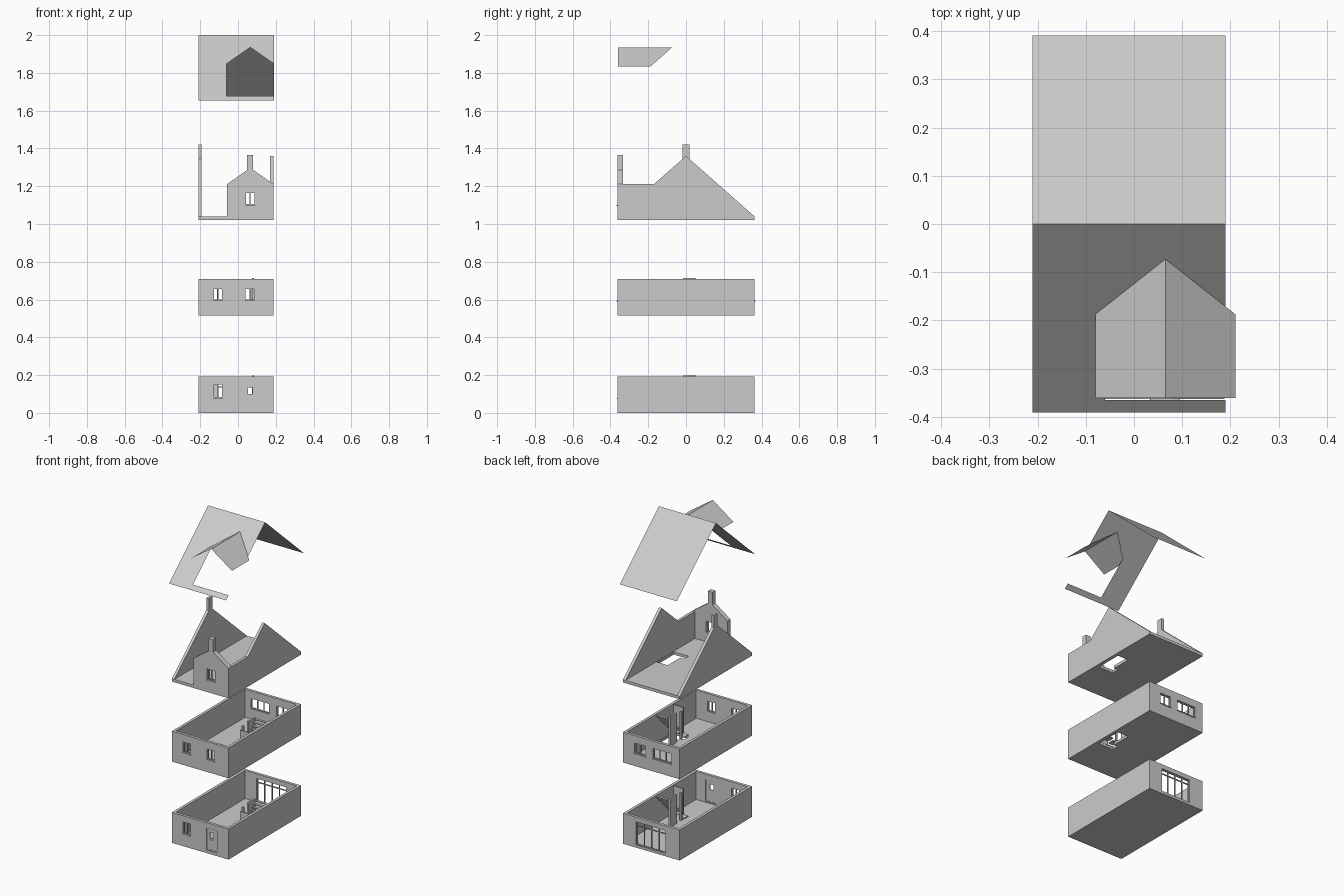
import bpy, bmesh
from mathutils import Vector

if "Cube" in bpy.data.objects:
    bpy.data.objects.remove(bpy.data.objects["Cube"], do_unlink=True)

GREY = (0.6, 0.6, 0.6, 1)
grey = bpy.data.materials.new("plain grey")
grey.use_nodes = True
grey.diffuse_color = GREY
grey.node_tree.nodes["Principled BSDF"].inputs["Base Color"].default_value = GREY

# Overall plan of the house
X0, X1, Y = -0.21, 0.188, 0.363
WALL, SLAB, STOREY = 0.018, 0.015, 0.19


def finish(name, bm, solid=True):
    if solid:
        bmesh.ops.recalc_face_normals(bm, faces=bm.faces)
    mesh = bpy.data.meshes.new(name)
    bm.to_mesh(mesh)
    bm.free()
    mesh.materials.append(grey)
    ob = bpy.data.objects.new(name, mesh)
    bpy.context.collection.objects.link(ob)
    return ob


def add_box(bm, x, y, z):
    made = bmesh.ops.create_cube(bm, size=1)["verts"]
    for v in made:
        v.co = Vector([r[0] + (c + 0.5) * (r[1] - r[0]) for c, r in zip(v.co, (x, y, z))])


def boxes(name, *specs):
    bm = bmesh.new()
    for spec in specs:
        add_box(bm, *spec)
    return finish(name, bm)


def prism(name, points, axis, a, b):
    """Extrude a profile along x (points are y, z) or along y (points are x, z)."""
    bm = bmesh.new()
    place = (lambda p: (a, p[0], p[1])) if axis == "x" else (lambda p: (p[0], a, p[1]))
    face = bm.faces.new([bm.verts.new(place(p)) for p in points])
    out = bmesh.ops.extrude_face_region(bm, geom=[face])
    shift = Vector((b - a, 0, 0)) if axis == "x" else Vector((0, b - a, 0))
    bmesh.ops.translate(bm, vec=shift, verts=[g for g in out["geom"] if isinstance(g, bmesh.types.BMVert)])
    return finish(name, bm)


def cut(ob, x, y, z):
    cutter = boxes("cutter", (x, y, z))
    cutter.hide_render = True
    mod = ob.modifiers.new("cut", "BOOLEAN")
    mod.operation, mod.solver, mod.object = "DIFFERENCE", "EXACT", cutter
    bpy.context.view_layer.objects.active = ob
    bpy.ops.object.modifier_apply(modifier=mod.name)
    bpy.data.objects.remove(cutter, do_unlink=True)


def opening(wall, name, x, z, side, bars=1, transom=False, sill=True):
    """Cut an opening in the front (-1) or back (1) wall and fit its frame."""
    outer, inner = side * (Y + 0.01), side * (Y - WALL - 0.015)
    cut(wall, x, sorted((outer, inner)), z)
    t = 0.005
    y = sorted((side * (Y - 0.006), side * (Y - 0.013)))
    parts = [((x[0], x[0] + t), y, z), ((x[1] - t, x[1]), y, z),
             (x, y, (z[0], z[0] + t)), (x, y, (z[1] - t, z[1]))]
    for i in range(bars):
        c = x[0] + (x[1] - x[0]) * (i + 1) / (bars + 1)
        parts.append(((c - t / 2, c + t / 2), y, z))
    if transom:
        h = z[1] - 0.03
        parts.append((x, y, (h, h + t)))
    boxes(name + "_frame", *parts)
    if sill:
        ys = sorted((side * (Y - 0.01), side * (Y + 0.004)))
        boxes(name + "_sill", ((x[0] - 0.003, x[1] + 0.003), ys, (z[0] - 0.004, z[0])))


def stair_holes(ob, z):
    cut(ob, (0.09, 0.166), (-0.115, 0.055), z)
    cut(ob, (0.062, 0.12), (-0.115, -0.07), z)


def stairs(prefix, base):
    """Open treads turning a corner and climbing towards the back."""
    count, turn = 12, 3
    rise = (STOREY - SLAB) / count
    treads = []
    for i in range(count):
        top = base + SLAB + rise * (i + 1)
        if i < turn:
            x, y = (0.062 + 0.034 * i, 0.098 + 0.034 * i), (-0.112, -0.07)
        else:
            start = -0.07 + 0.0145 * (i - turn)
            x, y = (0.088, 0.167), (start, start + 0.017)
        treads.append((x, y, (top - 0.005, top)))
    boxes(prefix + "_stair_treads", *treads)
    z = base + SLAB - 0.003
    boxes(prefix + "_stair_screen", ((0.074, 0.085), (-0.015, 0.052), (z, base + STOREY + 0.009)))
    boxes(prefix + "_stair_end_panel", ((0.1, 0.167), (-0.123, -0.114), (z, base + STOREY)))
    boxes(prefix + "_stair_post", ((0.074, 0.085), (-0.07, -0.058), (z, base + STOREY)))


def storey(name, base):
    ob = boxes(name, ((X0, X1), (-Y, Y), (base, base + STOREY + 0.003)))
    cut(ob, (X0 + WALL, X1 - WALL), (-Y + WALL, Y - WALL), (base + SLAB, base + 0.3))
    return ob


# Ground floor
ground = storey("ground_floor_shell", 0)
opening(ground, "ground_front_window", (-0.132, -0.079), (0.08, 0.155), -1)
opening(ground, "garden_doors", (-0.112, 0.095), (0.017, 0.165), 1, bars=3, transom=True, sill=False)
opening(ground, "front_door", (0.032, 0.106), (0.02, 0.16), -1, bars=0, sill=False)
door = boxes("front_door_leaf", ((0.037, 0.101), (-Y + 0.007, -Y + 0.012), (0.025, 0.155)))
cut(door, (0.054, 0.076), (-Y - 0.01, -Y + 0.03), (0.1, 0.135))
boxes("letter_plate", ((0.054, 0.079), (-Y + 0.004, -Y + 0.008), (0.084, 0.089)))
stairs("ground", 0)

# First floor
MID = 0.515
first = storey("first_floor_shell", MID)
for label, x, side, bars in (("front_left", (0.036, 0.09), -1, 1),
                             ("front_right", (-0.132, -0.079), -1, 1),
                             ("back_left", (0.03, 0.108), 1, 1),
                             ("back_right", (-0.152, -0.022), 1, 2)):
    opening(first, "first_" + label + "_window", x, (0.595, 0.662), side, bars)
stair_holes(first, (MID - 0.05, MID + SLAB + 0.001))
stairs("first", MID)

# Attic slab, gable walls and chimneys
LOW, TOP = 1.022, 1.04
slab = boxes("attic_floor", ((X0, X1), (-Y, Y), (LOW, TOP)))
stair_holes(slab, (LOW - 0.05, TOP + 0.05))
prism("right_gable", [(-Y, TOP), (Y, TOP), (0, 1.36)], "x", X0, X0 + WALL)
FRONT = -Y + 0.03
prism("left_gable", [(FRONT, TOP), (Y, TOP), (0, 1.36), (-0.17, 1.211), (FRONT, 1.211)],
      "x", X1 - WALL, X1)
dormer_wall = prism("dormer_front_wall", [(-0.058, TOP), (X1, TOP), (X1, 1.211), (0.065, 1.297), (-0.058, 1.211)],
                    "y", -Y, FRONT)
opening(dormer_wall, "attic_window", (0.037, 0.092), (1.1, 1.17), -1)
boxes("gable_chimney", ((X0, X0 + WALL), (-0.018, 0.018), (1.335, 1.42)))
boxes("dormer_chimney", ((0.048, 0.08), (-Y, FRONT), (1.28, 1.365)))

# Thin sheet roof with an opening under the dormer
PITCH = 0.885
ROOF_Y, RX = 0.391, 0.19


def roof_sheet(name, plan):
    bm = bmesh.new()
    bm.faces.new([bm.verts.new((x, y, 2 - PITCH * abs(y))) for x, y in plan])
    return finish(name, bm, solid=False)


roof_sheet("back_roof", [(X0, 0), (RX, 0), (RX, ROOF_Y), (X0, ROOF_Y)])
roof_sheet("front_roof", [(X0, 0), (X0, -ROOF_Y), (RX, -ROOF_Y), (RX, -0.365), (-0.06, -0.365),
                          (-0.06, -0.171), (0.065, -0.073), (RX, -0.171), (RX, 0)])

# Dormer roof, two sheets mirrored about its ridge
for name, s in (("dormer_roof_right", -1), ("dormer_roof_left", 1)):
    bm = bmesh.new()
    ridge, eave = 0.065, 0.065 + s * 0.145
    ring = [(ridge, -0.361, 1.935), (ridge, -0.073, 1.935), (eave, -0.187, 1.835), (eave, -0.361, 1.835)]
    bm.faces.new([bm.verts.new(p) for p in (ring if s < 0 else ring[::-1])])
    bmesh.ops.recalc_face_normals(bm, faces=bm.faces)
    if next(iter(bm.faces)).normal.z < 0:
        bmesh.ops.reverse_faces(bm, faces=bm.faces)
    finish(name, bm, solid=False)
